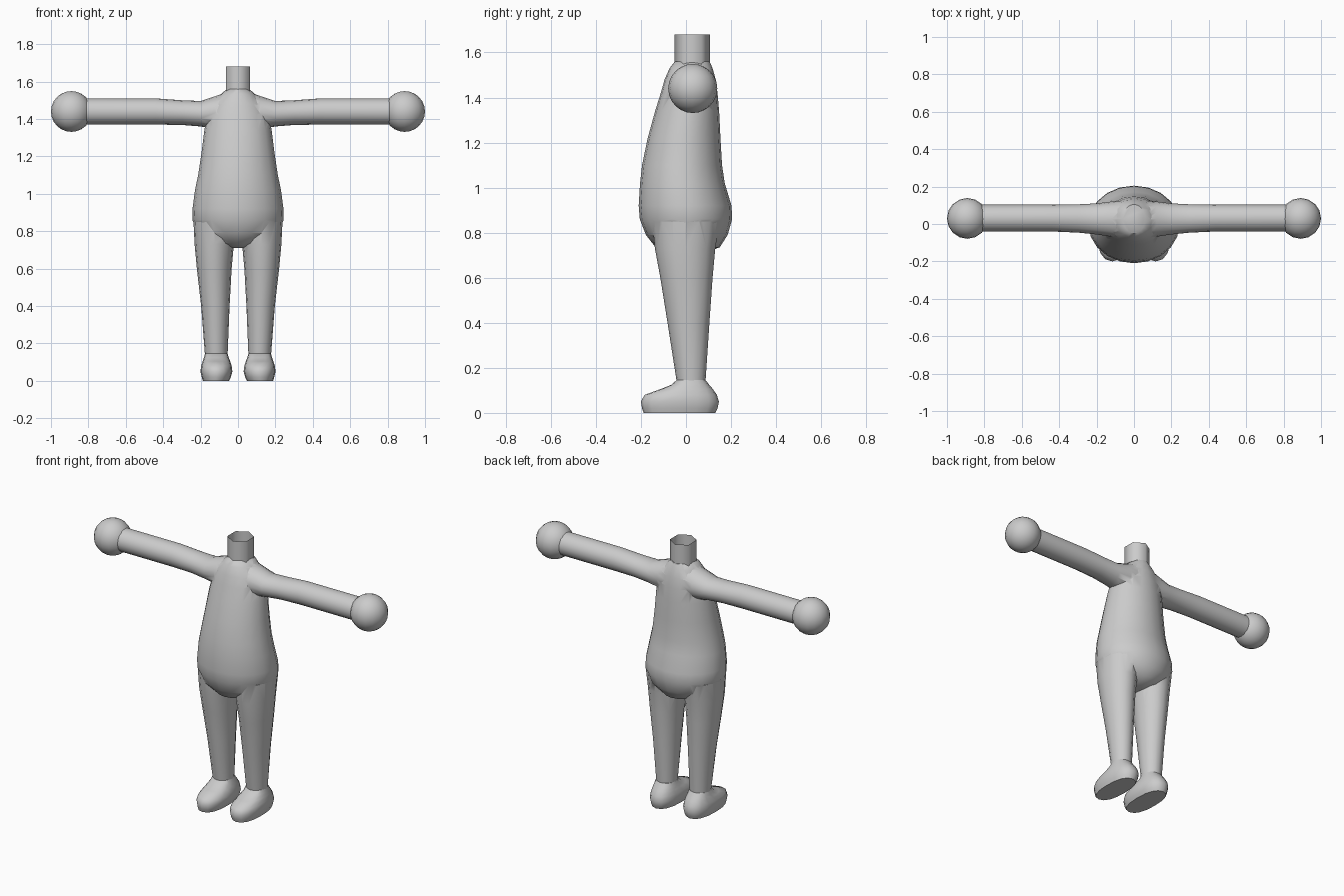
import bpy, bmesh, math
from mathutils import Vector

if "Cube" in bpy.data.objects:
    bpy.data.objects.remove(bpy.data.objects["Cube"])

grey = bpy.data.materials.new("light grey")
grey.diffuse_color = (0.6, 0.6, 0.6, 1)
grey.use_nodes = True
grey.node_tree.nodes["Principled BSDF"].inputs["Base Color"].default_value = grey.diffuse_color


def finish(name, bm, angle=50):
    bmesh.ops.recalc_face_normals(bm, faces=bm.faces[:])
    mesh = bpy.data.meshes.new(name)
    bm.to_mesh(mesh)
    bm.free()
    ob = bpy.data.objects.new(name, mesh)
    bpy.context.collection.objects.link(ob)
    mesh.materials.append(grey)
    smooth(ob, angle)
    return ob


def smooth(ob, angle):
    bpy.ops.object.select_all(action='DESELECT')
    ob.select_set(True)
    bpy.context.view_layer.objects.active = ob
    bpy.ops.object.shade_smooth_by_angle(angle=math.radians(angle))


def loft(name, rings, n=16, axis='z', side=1, power=1.0, caps=True, angle=50):
    """Rings are (position, low_a, high_a, low_b, high_b) along an axis."""
    bm = bmesh.new()
    loops = []
    for pos, a0, a1, b0, b1 in rings:
        loop = []
        for i in range(n):
            t = 2 * math.pi * i / n + math.pi / 2
            c, s = math.cos(t), math.sin(t)
            a = (a0 + a1) / 2 + (a1 - a0) / 2 * math.copysign(abs(c) ** power, c)
            b = (b0 + b1) / 2 + (b1 - b0) / 2 * math.copysign(abs(s) ** power, s)
            p = (a, b, pos) if axis == 'z' else (pos, a, b)
            loop.append(bm.verts.new((p[0] * side, p[1], p[2])))
        loops.append(loop)
    for lo, hi in zip(loops, loops[1:]):
        for i in range(n):
            j = (i + 1) % n
            bm.faces.new((lo[i], lo[j], hi[j], hi[i]))
    if caps:
        bm.faces.new(loops[0])
        bm.faces.new(loops[-1])
    return finish(name, bm, angle)


# Pear-shaped torso
body = loft("body", [
    (0.71, -0.04, 0.04, -0.07, 0.08),
    (0.735, -0.12, 0.12, -0.135, 0.15),
    (0.79, -0.215, 0.215, -0.178, 0.185),
    (0.86, -0.244, 0.244, -0.205, 0.205),
    (0.92, -0.243, 0.243, -0.21, 0.202),
    (1.02, -0.23, 0.23, -0.204, 0.172),
    (1.10, -0.213, 0.213, -0.195, 0.16),
    (1.22, -0.195, 0.195, -0.17, 0.153),
    (1.34, -0.18, 0.18, -0.137, 0.147),
    (1.42, -0.165, 0.165, -0.112, 0.14),
    (1.48, -0.14, 0.14, -0.095, 0.132),
    (1.53, -0.095, 0.095, -0.073, 0.118),
    (1.56, -0.06, 0.06, -0.05, 0.105),
], n=20)

# Limbs, fused into the torso
limbs = []
for side in (-1, 1):
    limbs.append(loft("leg", [
        (0.13, 0.056, 0.176, -0.04, 0.086),
        (0.40, 0.045, 0.197, -0.082, 0.104),
        (0.60, 0.034, 0.22, -0.114, 0.118),
        (0.73, 0.022, 0.232, -0.138, 0.13),
        (0.85, 0.015, 0.238, -0.15, 0.15),
    ], side=side))
    limbs.append(loft("arm", [
        (0.05, -0.07, 0.125, 1.34, 1.548),
        (0.12, -0.068, 0.12, 1.345, 1.522),
        (0.20, -0.056, 0.11, 1.36, 1.496),
        (0.30, -0.046, 0.105, 1.368, 1.50),
        (0.44, -0.04, 0.103, 1.37, 1.51),
        (0.84, -0.04, 0.103, 1.37, 1.51),
    ], axis='x', side=side))

for limb in limbs:
    smooth(body, 60)
    mod = body.modifiers.new("join", 'BOOLEAN')
    mod.operation = 'UNION'
    mod.solver = 'EXACT'
    mod.object = limb
    bpy.ops.object.modifier_apply(modifier=mod.name)
    bpy.data.objects.remove(limb, do_unlink=True)
smooth(body, 60)

# Open six-sided neck
loft("neck", [(1.53, -0.075, 0.075, -0.052, 0.107),
              (1.68, -0.075, 0.075, -0.052, 0.107)], n=6, caps=False, angle=70)

for side, label in ((-1, "right"), (1, "left")):
    # Ball hands
    bm = bmesh.new()
    bmesh.ops.create_uvsphere(bm, u_segments=16, v_segments=12, radius=0.109)
    bmesh.ops.translate(bm, verts=bm.verts[:], vec=Vector((side * 0.891, 0.03, 1.44)))
    finish(label + "_hand", bm)

    # Rounded shoes with a flat sole
    loft(label + "_foot", [
        (0.0, 0.048, 0.188, -0.188, 0.13),
        (0.02, 0.038, 0.194, -0.195, 0.14),
        (0.05, 0.03, 0.201, -0.20, 0.146),
        (0.08, 0.034, 0.197, -0.184, 0.137),
        (0.105, 0.042, 0.189, -0.115, 0.12),
        (0.125, 0.05, 0.182, -0.065, 0.103),
        (0.147, 0.056, 0.176, -0.04, 0.086),
    ], side=side, power=0.85)
